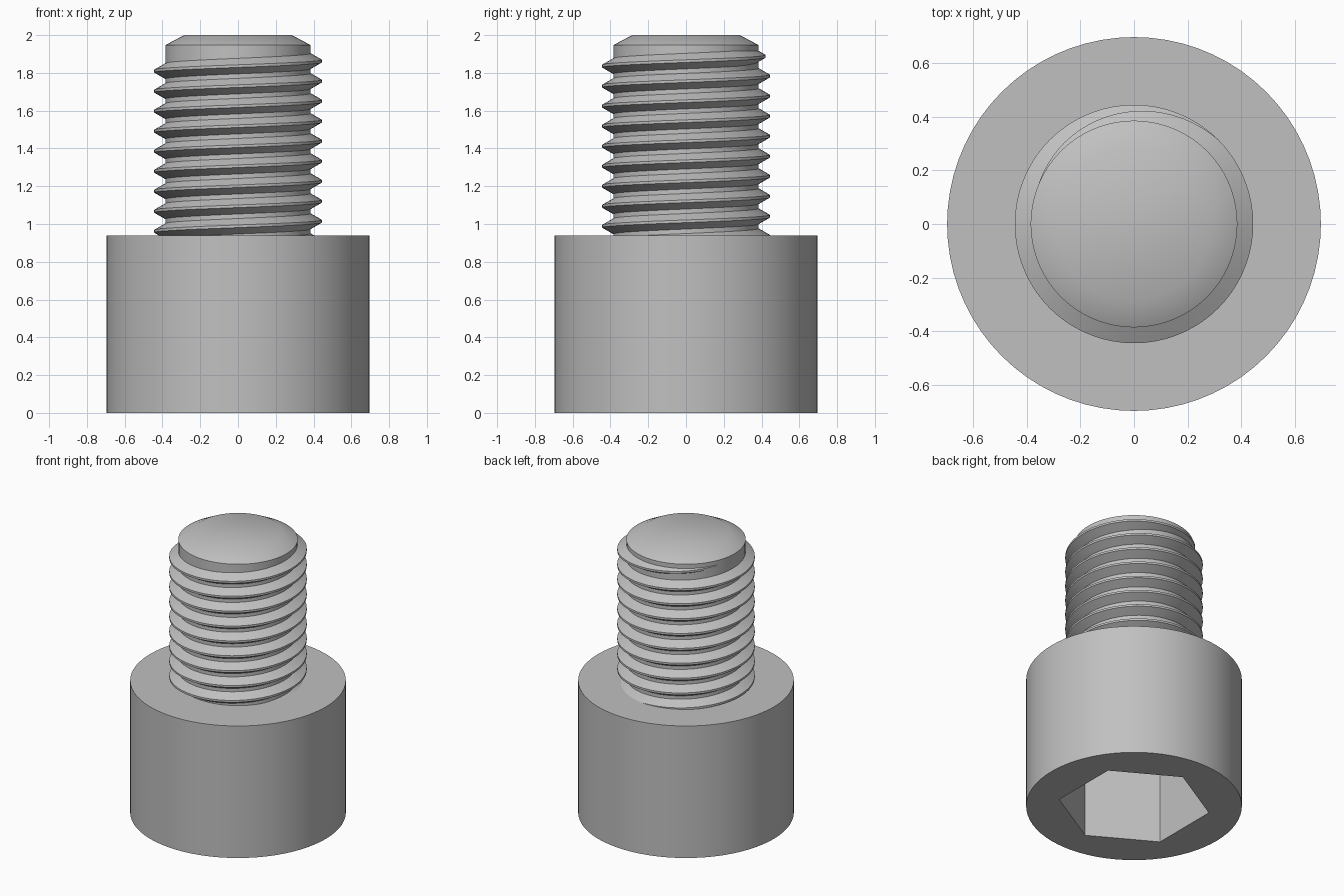
import bpy
import bmesh
from math import cos, sin, tan, radians

cube = bpy.data.objects.get("Cube")
if cube:
    bpy.data.objects.remove(cube, do_unlink=True)

SIDES = 72
HEAD_R, HEAD_H = 0.696, 0.94
HEX_R, HEX_DEPTH, HEX_TURN = 0.49, 0.56, 30
CORE_R, CREST_R, PITCH = 0.385, 0.444, 0.106

steel = bpy.data.materials.new("steel_grey")
steel.use_nodes = True
steel.diffuse_color = (0.53, 0.53, 0.53, 1)
steel.node_tree.nodes["Principled BSDF"].inputs["Base Color"].default_value = steel.diffuse_color


def ring(bm, radius, z, sides=SIDES, turn=HEX_TURN):
    angles = [radians(turn + 360 * i / sides) for i in range(sides)]
    return [bm.verts.new((radius * cos(a), radius * sin(a), z)) for a in angles]


def bridge(bm, a, b):
    n = len(a)
    for i in range(n):
        j = (i + 1) % n
        bm.faces.new((a[i], a[j], b[j], b[i]))


def finish(bm, name):
    bmesh.ops.recalc_face_normals(bm, faces=bm.faces)
    mesh = bpy.data.meshes.new(name)
    bm.to_mesh(mesh)
    bm.free()
    mesh.materials.append(steel)
    obj = bpy.data.objects.new(name, mesh)
    bpy.context.collection.objects.link(obj)
    bpy.ops.object.select_all(action='DESELECT')
    obj.select_set(True)
    bpy.context.view_layer.objects.active = obj
    bpy.ops.object.shade_smooth_by_angle(angle=radians(30))
    return obj


# Cylindrical head with a hexagonal socket in its underside
bm = bmesh.new()
bottom, top = ring(bm, HEAD_R, 0), ring(bm, HEAD_R, HEAD_H)
mouth, floor = ring(bm, HEX_R, 0, 6), ring(bm, HEX_R, HEX_DEPTH, 6)
bridge(bm, bottom, top)
bridge(bm, mouth, floor)
bm.faces.new(top)
bm.faces.new(floor)
step = SIDES // 6
for k in range(6):
    rim = [bottom[(k * step + i) % SIDES] for i in range(step + 1)]
    bm.faces.new(rim + [mouth[(k + 1) % 6], mouth[k]])
finish(bm, "head")

# Shank core with a chamfered tip
bm = bmesh.new()
profile = [(CORE_R, HEAD_H - 0.02), (CORE_R, 1.947), (0.285, 2.0)]
rings = [ring(bm, r, z) for r, z in profile]
for a, b in zip(rings, rings[1:]):
    bridge(bm, a, b)
bm.faces.new(rings[0])
bm.faces.new(rings[-1])
finish(bm, "shank")

# Right-handed thread ridge that fades out below the tip
bm = bmesh.new()
END, FADE, TURNS = 165, 120, 9.75
base_r, flat = CORE_R - 0.012, 0.007
count = int(TURNS * SIDES)
sections = []
for i in range(count + 1):
    angle = END - (count - i) * 360 / SIDES
    fade = min(1, (END - angle) / FADE)
    crest = CORE_R - 0.004 + (CREST_R - CORE_R + 0.004) * fade
    half = flat + (crest - base_r) * tan(radians(30))
    z = 1.836 + PITCH * (angle + 90) / 360
    c, s = cos(radians(angle)), sin(radians(angle))
    points = [(base_r, -half), (crest, -flat), (crest, flat), (base_r, half)]
    sections.append([bm.verts.new((r * c, r * s, z + h)) for r, h in points])
for a, b in zip(sections, sections[1:]):
    bridge(bm, a, b)
bm.faces.new(sections[0])
bm.faces.new(sections[-1])
finish(bm, "thread")
